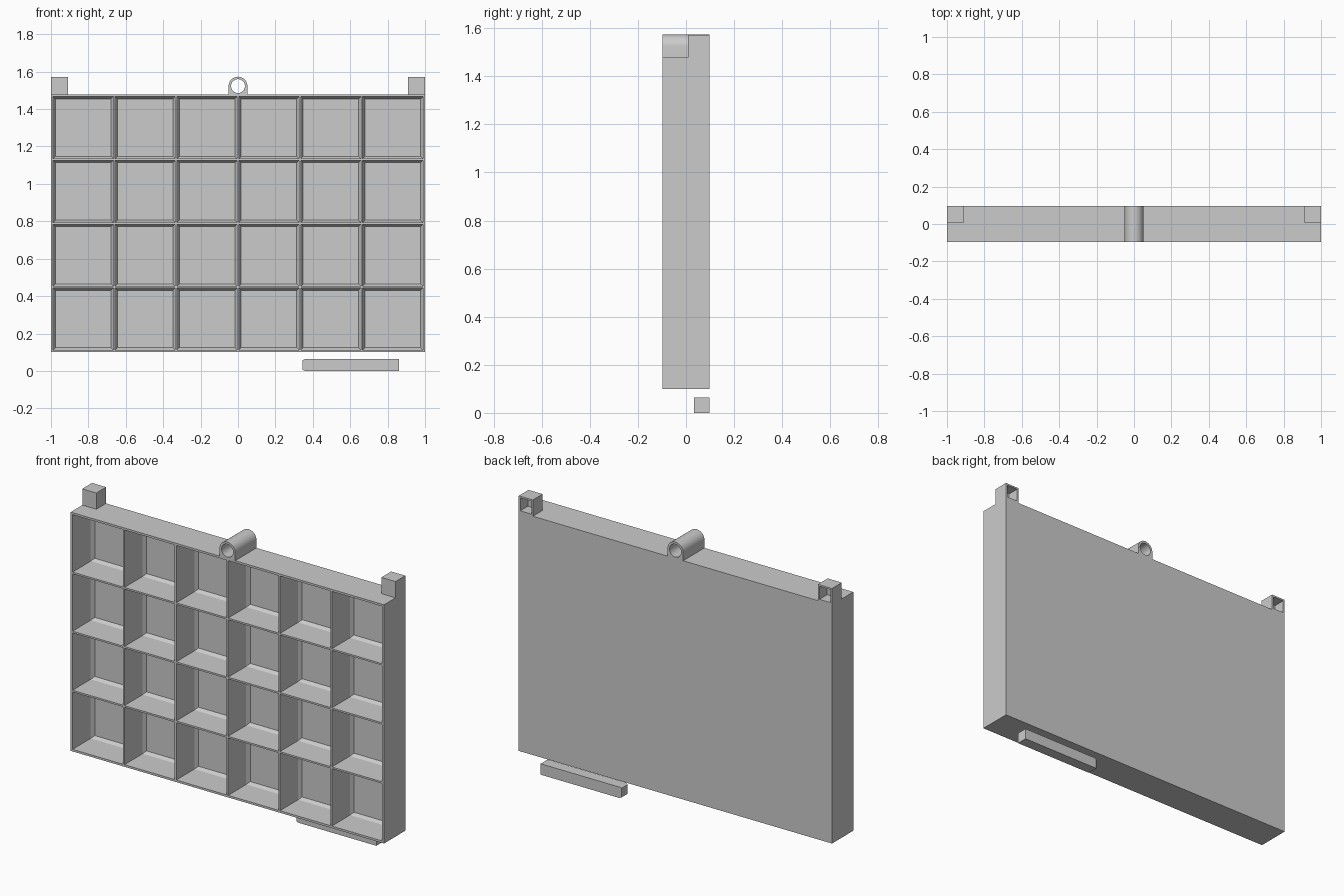
import bpy, bmesh, math

cube = bpy.data.objects.get("Cube")
if cube:
    bpy.data.objects.remove(cube, do_unlink=True)

HALF_Y, BOTTOM, TOP = 0.097, 0.10, 1.478   # tray depth and height range
WALL = 0.014

grey = bpy.data.materials.new("plain_grey")
grey.use_nodes = True
grey.diffuse_color = (0.6, 0.6, 0.6, 1)
grey.node_tree.nodes["Principled BSDF"].inputs["Base Color"].default_value = (0.6, 0.6, 0.6, 1)


def finish(name, bm):
    bmesh.ops.recalc_face_normals(bm, faces=bm.faces)
    mesh = bpy.data.meshes.new(name)
    bm.to_mesh(mesh)
    bm.free()
    obj = bpy.data.objects.new(name, mesh)
    bpy.context.collection.objects.link(obj)
    mesh.materials.append(grey)
    return obj


def box(lo, hi):
    bm = bmesh.new()
    bmesh.ops.create_cube(bm, size=1)
    for v in bm.verts:
        v.co = [l + (c + 0.5) * (h - l) for c, l, h in zip(v.co, lo, hi)]
    return bm


def facing(bm, axis, sign):
    bm.normal_update()
    return [f for f in bm.faces if f.normal[axis] * sign > 0.9]


def sink(bm, faces, depth):
    """Extrude each face on its own along y."""
    out = bmesh.ops.extrude_discrete_faces(bm, faces=faces)["faces"]
    for f in out:
        bmesh.ops.translate(bm, verts=f.verts, vec=(0, depth, 0))
    return out


# Tray: a grid of open compartments with sloped feet around each floor
COLS, ROWS = 6, 4
half_z, mid_z = (TOP - BOTTOM) / 2, (TOP + BOTTOM) / 2
bm = bmesh.new()
bmesh.ops.create_grid(bm, x_segments=COLS, y_segments=ROWS, size=1)
for v in bm.verts:
    v.co = (v.co.x * (1 - WALL / 2), -HALF_Y, mid_z + v.co.y * (half_z - WALL / 2))
bm.normal_update()
cells = list(bm.faces)


def extrude_border():
    edges = [e for e in bm.edges if e.is_boundary]
    geom = bmesh.ops.extrude_edge_only(bm, edges=edges)["geom"]
    return [g for g in geom if isinstance(g, bmesh.types.BMVert)]


for v in extrude_border():                       # outer rim
    v.co.x *= 1 / (1 - WALL / 2)
    v.co.z = mid_z + (v.co.z - mid_z) * half_z / (half_z - WALL / 2)
for v in extrude_border():                       # outer sides
    v.co.y = HALF_Y
bmesh.ops.contextual_create(bm, geom=[e for e in bm.edges if e.is_boundary])  # back
bmesh.ops.recalc_face_normals(bm, faces=bm.faces)
bmesh.ops.inset_individual(bm, faces=cells, thickness=WALL / 2)
floors = sink(bm, cells, 0.165)
bm.normal_update()
bmesh.ops.inset_individual(bm, faces=floors, thickness=0.017, depth=-0.02)
finish("compartment_tray", bm)

# Corner sockets, open at the back
for side, name in ((-1, "right_socket"), (1, "left_socket")):
    xs = sorted((side, side * 0.91))
    bm = box((xs[0], 0.008, TOP), (xs[1], HALF_Y, 1.572))
    mouth = facing(bm, 1, 1)
    bmesh.ops.inset_individual(bm, faces=mouth, thickness=0.014)
    sink(bm, mouth, -0.07)
    finish(name, bm)

# Loose bar below the tray with a tapered end
bm = box((0.358, 0.033, 0), (0.86, HALF_Y, 0.063))
bmesh.ops.inset_individual(bm, faces=facing(bm, 0, -1), thickness=0.007, depth=0.012)
finish("loose_bar", bm)

# Hinge sleeve: an arch outline with a round bore, extruded front to back
curve = bpy.data.curves.new("hinge_sleeve", "CURVE")
curve.dimensions, curve.fill_mode, curve.extrude = "2D", "BOTH", HALF_Y


def ring(radius, start, end, count, extra=()):
    angles = [start + (end - start) * i / count for i in range(count + 1)]
    pts = [(radius * math.cos(a), radius * math.sin(a)) for a in angles] + list(extra)
    spline = curve.splines.new("POLY")
    spline.points.add(len(pts) - 1)
    for p, (x, y) in zip(spline.points, pts):
        p.co = (x, y, 0, 1)
    spline.use_cyclic_u = True


CENTRE = 1.523
leg = TOP - CENTRE
ring(0.05, 0, math.pi, 24, [(-0.05, leg), (0.05, leg)])
ring(0.037, 0, math.tau * 47 / 48, 47)
sleeve = bpy.data.objects.new("hinge_sleeve", curve)
sleeve.location.z = CENTRE
sleeve.rotation_euler.x = math.pi / 2
bpy.context.collection.objects.link(sleeve)
curve.materials.append(grey)
for o in bpy.context.selected_objects:
    o.select_set(False)
sleeve.select_set(True)
bpy.context.view_layer.objects.active = sleeve
bpy.ops.object.convert(target="MESH")
bpy.ops.object.shade_smooth_by_angle(angle=math.radians(30))
